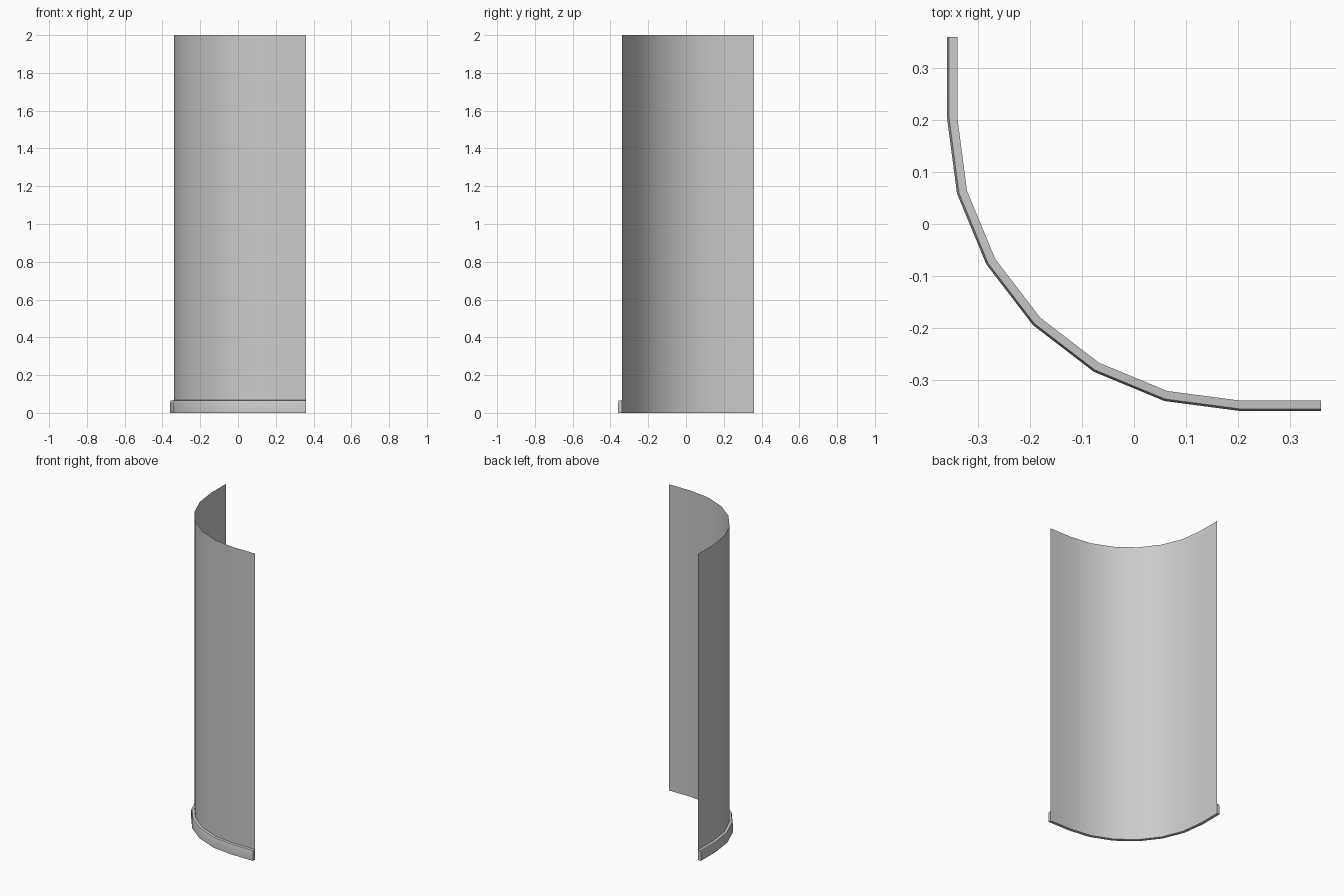
import bpy, bmesh, math

if "Cube" in bpy.data.objects:
    bpy.data.objects.remove(bpy.data.objects["Cube"])

C = 0.205      # arc centre on both axes
END = 0.36     # straight runs end here


def path(radius):
    # straight run, six-sided quarter bend, straight run
    pts = [(C - radius, END)]
    for i in range(7):
        a = math.radians(15 * i)
        pts.append((C - radius * math.cos(a), C - radius * math.sin(a)))
    return pts + [(END, C - radius)]


def sweep(name, profile, closed):
    # profile points are (radius, height), carried along the bend
    bm = bmesh.new()
    rails = [[bm.verts.new((x, y, z)) for x, y in path(r)] for r, z in profile]
    n = len(rails)
    for k in range(n if closed else n - 1):
        a, b = rails[k], rails[(k + 1) % n]
        for i in range(len(a) - 1):
            bm.faces.new((a[i], a[i + 1], b[i + 1], b[i]))
    if closed:
        bm.faces.new([r[0] for r in rails])
        bm.faces.new([r[-1] for r in rails])
        bmesh.ops.recalc_face_normals(bm, faces=bm.faces)
    me = bpy.data.meshes.new(name)
    bm.to_mesh(me)
    bm.free()
    ob = bpy.data.objects.new(name, me)
    bpy.context.collection.objects.link(ob)
    bpy.ops.object.select_all(action='DESELECT')
    ob.select_set(True)
    bpy.context.view_layer.objects.active = ob
    bpy.ops.object.shade_smooth_by_angle(angle=math.radians(30))
    return ob


# Thin curved wall sheet
sweep("wall_panel", [(0.545, 0.045), (0.545, 2.0)], False)

# Skirting board with a softened top edge
sweep("skirting_board", [(0.545, 0.0), (0.565, 0.0), (0.565, 0.052),
                         (0.561, 0.065), (0.545, 0.067)], True)
